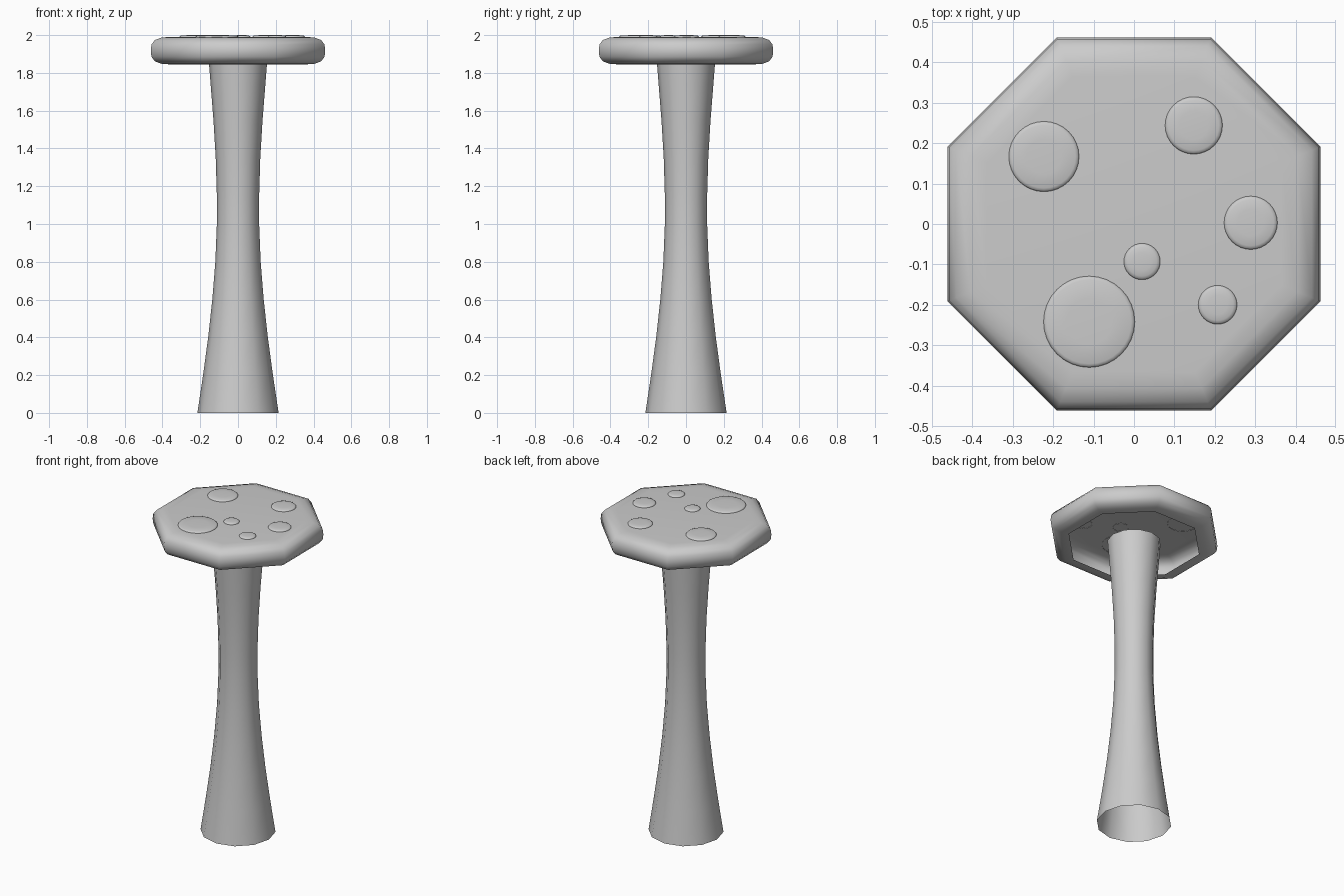
import bpy, bmesh
from math import pi, cos, sin, radians

if "Cube" in bpy.data.objects:
    bpy.data.objects.remove(bpy.data.objects["Cube"])


def lathe(name, profile, sides, turn=0.0, cap_top=False, centre=(0, 0), angle=60):
    """Revolve (radius, z) points around a vertical axis; the bottom stays open."""
    bm = bmesh.new()
    rings = []
    for r, z in profile:
        ring = []
        for i in range(sides):
            a = turn + 2 * pi * i / sides
            ring.append(bm.verts.new((centre[0] + r * cos(a), centre[1] + r * sin(a), z)))
        rings.append(ring)
    for low, high in zip(rings, rings[1:]):
        for i in range(sides):
            j = (i + 1) % sides
            bm.faces.new((low[i], low[j], high[j], high[i]))
    if cap_top:
        bm.faces.new(rings[-1])
    mesh = bpy.data.meshes.new(name)
    bm.to_mesh(mesh)
    bm.free()
    obj = bpy.data.objects.new(name, mesh)
    bpy.context.collection.objects.link(obj)
    bpy.ops.object.select_all(action='DESELECT')
    obj.select_set(True)
    bpy.context.view_layer.objects.active = obj
    bpy.ops.object.shade_smooth_by_angle(angle=radians(angle))
    return obj


# Stem: waisted open tube
lathe("stem", [(0.215, 0.0), (0.185, 0.2), (0.158, 0.4), (0.136, 0.6), (0.120, 0.8),
               (0.112, 1.0), (0.112, 1.15), (0.118, 1.35), (0.130, 1.55),
               (0.145, 1.74), (0.154, 1.855)], 12)

# Cap: hollow octagonal shell with rounded rim (apothem, z)
rim = [(0.360, 1.845), (0.405, 1.848), (0.440, 1.861), (0.458, 1.885), (0.462, 1.918),
       (0.458, 1.950), (0.440, 1.974), (0.405, 1.987), (0.365, 1.990)]
lathe("cap", [(a / cos(pi / 8), z) for a, z in rim], 8, turn=pi / 8, cap_top=True)

# Spots: shallow domes on the cap (x, y, radius)
spots = [(-0.223, 0.167, 0.087), (0.148, 0.244, 0.071), (0.289, 0.003, 0.066),
         (0.020, -0.093, 0.045), (0.207, -0.200, 0.048), (-0.111, -0.242, 0.113)]
for n, (x, y, r) in enumerate(spots, 1):
    lathe(f"spot_{n}", [(r, 1.988), (r, 1.992), (r - 0.003, 1.9955), (r - 0.009, 1.998),
                        (r * 0.5, 1.9995), (r * 0.15, 2.0)],
          32, cap_top=True, centre=(x, y))
